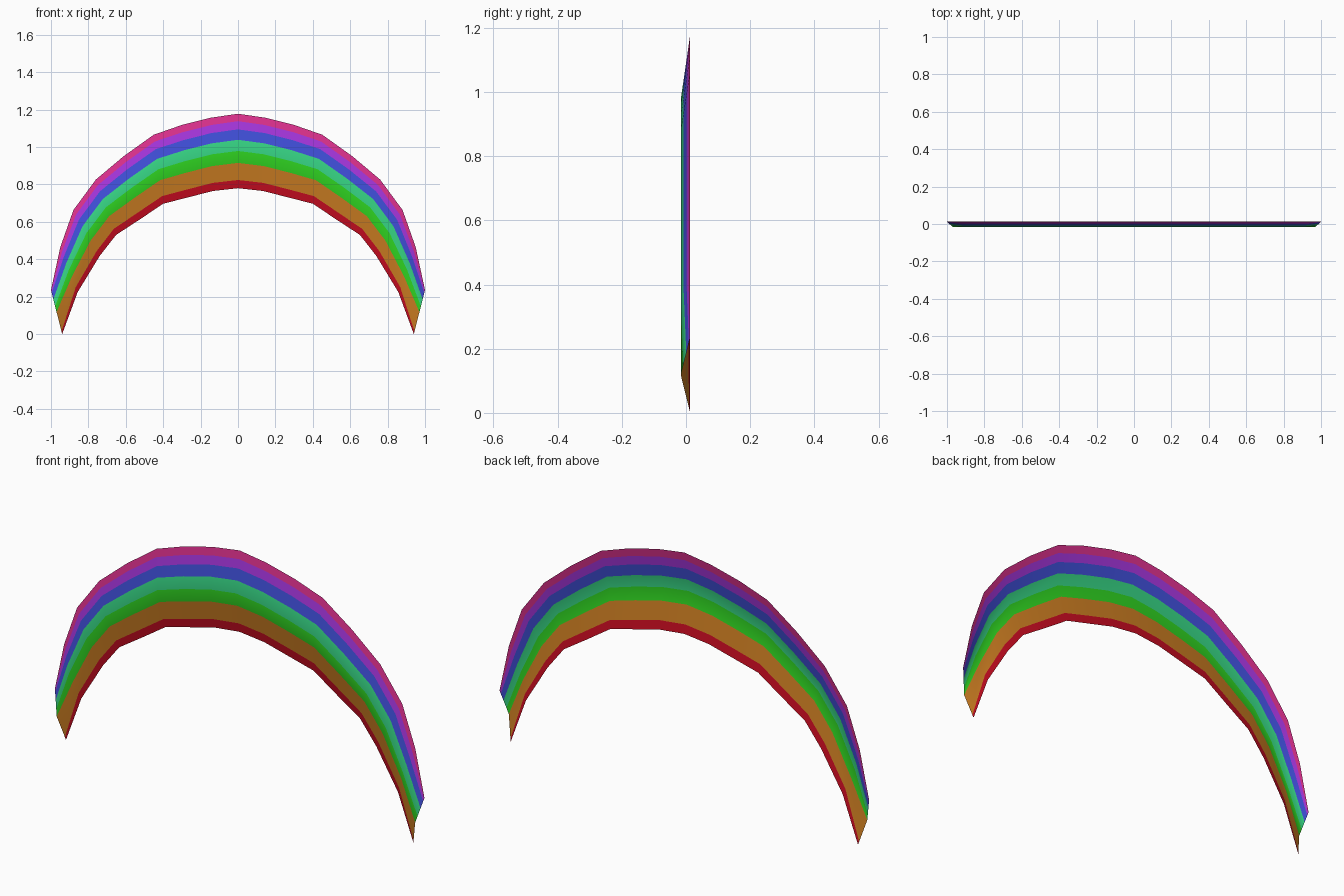
import bpy, bmesh

if "Cube" in bpy.data.objects:
    bpy.data.objects.remove(bpy.data.objects["Cube"])

# Stations from the foot to the crown: inner rim and outer rim as (x, z)
INNER = [(.94, 0), (.857, .225), (.74, .417), (.652, .53), (.525, .613),
         (.40, .697), (.267, .731), (.134, .765), (0, .78)]
OUTER = [(1.0, .235), (.95, .465), (.88, .663), (.76, .826), (.61, .952),
         (.45, 1.066), (.30, 1.118), (.144, 1.157), (0, 1.178)]

# Stripe borders across the width (inner to outer); they shift at the foot
BODY = [0, .11, .34, .5, .65, .79, .90, 1]
FOOT = [0, .06, .5, .63, .79, .93, .98, 1]

STRIPES = [("red", (200, 12, 33)), ("orange", (205, 126, 34)),
           ("green", (47, 212, 33)), ("teal", (54, 212, 132)),
           ("blue", (64, 79, 217)), ("purple", (167, 54, 222)),
           ("pink", (222, 49, 142))]


def linear(c):
    c /= 255
    return c / 12.92 if c <= .04045 else ((c + .055) / 1.055) ** 2.4


def bow(f):
    """Depth of the sheet: folded forward along its middle."""
    return -.016 + .029 * abs(f - .5) * 2


# Half of the arch as a grid of stripes, mirrored at the crown
bm = bmesh.new()
rows = []
for i, ((xi, zi), (xo, zo)) in enumerate(zip(INNER, OUTER)):
    cuts = FOOT if i == 0 else BODY
    rows.append([bm.verts.new((xi + (xo - xi) * f, bow(f), zi + (zo - zi) * f))
                 for f in cuts])
for a, b in zip(rows, rows[1:]):
    for k in range(len(STRIPES)):
        face = bm.faces.new((a[k], a[k + 1], b[k + 1], b[k]))
        face.material_index = k
        face.smooth = True
        face.normal_update()
        if face.normal.y > 0:
            face.normal_flip()

mesh = bpy.data.meshes.new("rainbow_arch")
bm.to_mesh(mesh)
bm.free()
for name, rgb in STRIPES:
    mat = bpy.data.materials.new(name)
    mat.diffuse_color = (*[linear(c) for c in rgb], 1)
    mat.use_nodes = True
    mat.node_tree.nodes["Principled BSDF"].inputs["Base Color"].default_value = mat.diffuse_color
    mesh.materials.append(mat)

arch = bpy.data.objects.new("rainbow_arch", mesh)
bpy.context.collection.objects.link(arch)
mirror = arch.modifiers.new("mirror", 'MIRROR')
mirror.use_axis = (True, False, False)
mirror.use_clip = True
